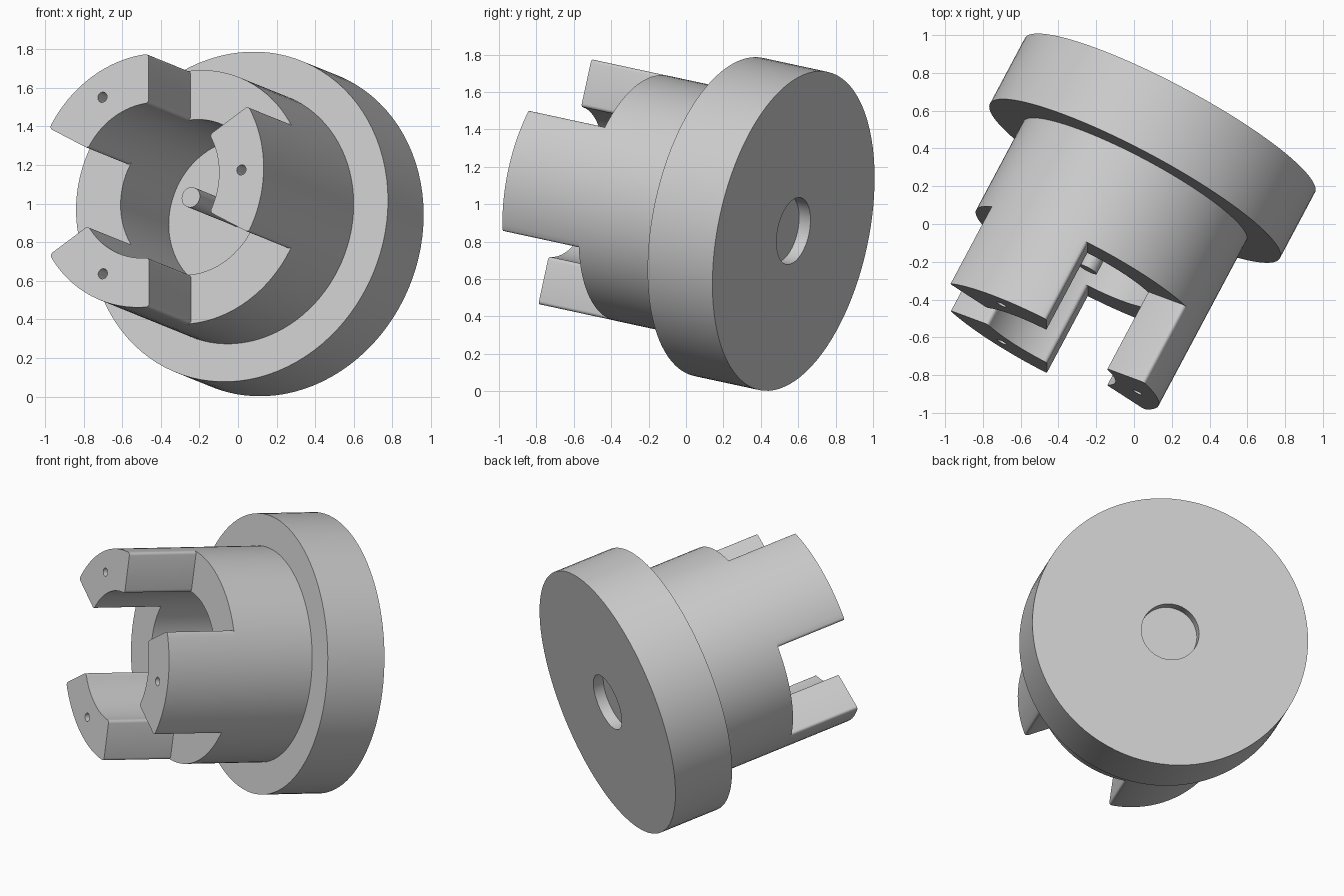
import bpy, bmesh
from math import radians, cos, sin, atan2
from mathutils import Matrix, Vector

cube = bpy.data.objects.get("Cube")
if cube:
    bpy.data.objects.remove(cube)

SEGMENTS = 96
FLANGE_R, HUB_R, BORE_R, PIN_R, RECESS_R = 0.87, 0.67, 0.41, 0.053, 0.182
FLANGE_T, HUB_H, TIP_H, RECESS_D = 0.40, 0.54, 1.01, 0.07
HALF_JAW = radians(30)

# Tilted frame: local z runs out of the jaws, local x points at the first jaw
axis_z = Vector((-0.462, -0.867, 0.187)).normalized()
axis_x = Vector((-0.445, 0.409, 0.796))
axis_x = (axis_x - axis_z * axis_x.dot(axis_z)).normalized()
axis_y = axis_z.cross(axis_x)
FRAME = Matrix.Translation((0.005, 0.228, 0.932)) @ Matrix((axis_x, axis_y, axis_z)).transposed().to_4x4()

# One plain grey finish
grey = bpy.data.materials.new("plain_grey")
grey.use_nodes = True
colour = (0.6, 0.6, 0.6, 1)
grey.diffuse_color = colour
grey.node_tree.nodes["Principled BSDF"].inputs["Base Color"].default_value = colour


def add_object(name, bm):
    bmesh.ops.recalc_face_normals(bm, faces=bm.faces[:])
    mesh = bpy.data.meshes.new(name)
    bm.to_mesh(mesh)
    bm.free()
    mesh.materials.append(grey)
    obj = bpy.data.objects.new(name, mesh)
    bpy.context.scene.collection.objects.link(obj)
    return obj


def activate(obj):
    for other in bpy.context.view_layer.objects:
        other.select_set(False)
    obj.select_set(True)
    bpy.context.view_layer.objects.active = obj


def smooth(obj):
    activate(obj)
    bpy.ops.object.shade_smooth_by_angle(angle=radians(28))


def lathe(name, profile):
    bm = bmesh.new()
    verts = [bm.verts.new((r, 0, z)) for r, z in profile]
    edges = [bm.edges.new(pair) for pair in zip(verts, verts[1:])]
    bmesh.ops.spin(bm, geom=verts + edges, cent=(0, 0, 0), axis=(0, 0, 1),
                   angle=radians(360), steps=SEGMENTS)
    bmesh.ops.remove_doubles(bm, verts=bm.verts[:], dist=0.0005)
    return add_object(name, bm)


# Flange, hub, bore, centre pin and rear recess in one turned body
body = lathe("turned_body", [
    (0, RECESS_D - FLANGE_T), (RECESS_R, RECESS_D - FLANGE_T), (RECESS_R, -FLANGE_T),
    (FLANGE_R, -FLANGE_T), (FLANGE_R, 0), (HUB_R, 0), (HUB_R, HUB_H),
    (BORE_R, HUB_H), (BORE_R, 0), (PIN_R, 0), (PIN_R, HUB_H), (0, HUB_H)])
body.data.transform(FRAME)
smooth(body)

# Jaw: ring sector with softened long edges
steps = SEGMENTS // 6
angles = [HALF_JAW * (2 * i / steps - 1) for i in range(steps + 1)]
outline = [(HUB_R, a) for a in angles] + [(BORE_R, a) for a in reversed(angles)]
bm = bmesh.new()
base = bm.faces.new([bm.verts.new((r * cos(a), r * sin(a), HUB_H)) for r, a in outline])
top = bmesh.ops.extrude_face_region(bm, geom=[base], use_keep_orig=True)["geom"]
bmesh.ops.translate(bm, vec=(0, 0, TIP_H - HUB_H),
                    verts=[g for g in top if isinstance(g, bmesh.types.BMVert)])


def is_corner(edge):
    a, b = (v.co for v in edge.verts)
    return abs(a.z - b.z) > 0.1 and abs(abs(atan2(a.y, a.x)) - HALF_JAW) < 0.001


bmesh.ops.bevel(bm, geom=[e for e in bm.edges if is_corner(e)], offset=0.018,
                offset_type='OFFSET', segments=4, profile=0.5, affect='EDGES')
jaw = add_object("jaw_1", bm)

# Small blind hole in the jaw tip
bm = bmesh.new()
bmesh.ops.create_cone(bm, cap_ends=True, segments=24, radius1=0.027, radius2=0.027, depth=0.3,
                      matrix=Matrix.Translation(((HUB_R + BORE_R) / 2, 0, TIP_H)))
cutter = add_object("hole_cutter", bm)
cutter.hide_render = True
cut = jaw.modifiers.new("tip_hole", 'BOOLEAN')
cut.operation = 'DIFFERENCE'
cut.solver = 'EXACT'
cut.object = cutter
activate(jaw)
bpy.ops.object.modifier_apply(modifier=cut.name)
bpy.data.objects.remove(cutter)

# Three jaws around the axis
jaws = [jaw]
for i in (2, 3):
    twin = jaw.copy()
    twin.data = jaw.data.copy()
    twin.name = f"jaw_{i}"
    bpy.context.scene.collection.objects.link(twin)
    jaws.append(twin)
for i, obj in enumerate(jaws):
    obj.data.transform(FRAME @ Matrix.Rotation(radians(120 * i), 4, 'Z'))
    smooth(obj)
